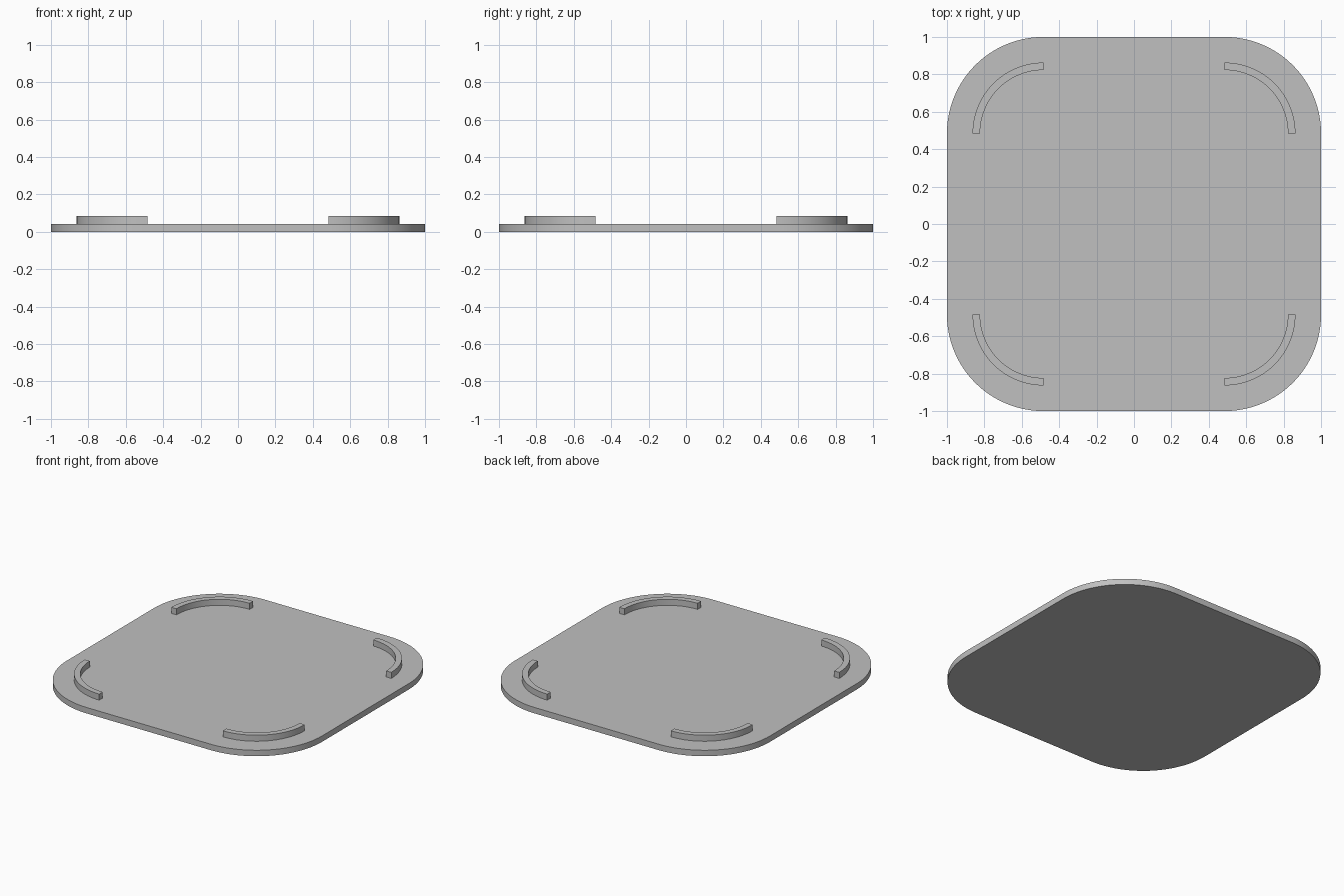
import bpy
import bmesh
from math import pi, cos, sin, radians

cube = bpy.data.objects.get("Cube")
if cube:
    bpy.data.objects.remove(cube, do_unlink=True)

CENTRE = 0.485        # corner arc centre, on both axes
PLATE_RADIUS = 1 - CENTRE
RIDGE_OUTER, RIDGE_INNER = 0.378, 0.338
PLATE_TOP, RIDGE_TOP = 0.042, 0.085
STEPS = 24

grey = bpy.data.materials.new("light_grey")
grey.use_nodes = True
colour = (0.53, 0.53, 0.53, 1)
grey.diffuse_color = colour
grey.node_tree.nodes["Principled BSDF"].inputs["Base Color"].default_value = colour


def corner_arc(quarter, radius):
    """Points of a quarter circle around one corner centre."""
    middle = (quarter + 0.5) * pi / 2
    cx = CENTRE if cos(middle) > 0 else -CENTRE
    cy = CENTRE if sin(middle) > 0 else -CENTRE
    angles = [(quarter + i / STEPS) * pi / 2 for i in range(STEPS + 1)]
    return [(cx + radius * cos(a), cy + radius * sin(a)) for a in angles]


def extrude_outline(name, outline, bottom, top):
    """Solid with the given counter-clockwise outline."""
    bm = bmesh.new()
    low = [bm.verts.new((x, y, bottom)) for x, y in outline]
    high = [bm.verts.new((x, y, top)) for x, y in outline]
    bm.faces.new(low[::-1])
    bm.faces.new(high)
    for i in range(len(outline)):
        j = (i + 1) % len(outline)
        bm.faces.new((low[i], low[j], high[j], high[i]))
    mesh = bpy.data.meshes.new(name)
    bm.to_mesh(mesh)
    bm.free()
    mesh.materials.append(grey)
    obj = bpy.data.objects.new(name, mesh)
    bpy.context.collection.objects.link(obj)
    bpy.ops.object.select_all(action="DESELECT")
    obj.select_set(True)
    bpy.context.view_layer.objects.active = obj
    bpy.ops.object.shade_smooth_by_angle(angle=radians(30))
    return obj


# Rounded square base plate
plate_outline = [p for q in range(4) for p in corner_arc(q, PLATE_RADIUS)]
extrude_outline("base_plate", plate_outline, 0, PLATE_TOP)

# Curved ridge in each corner
for q, corner in enumerate(("back_left", "back_right", "front_right", "front_left")):
    ridge = corner_arc(q, RIDGE_OUTER) + corner_arc(q, RIDGE_INNER)[::-1]
    extrude_outline(corner + "_ridge", ridge, PLATE_TOP, RIDGE_TOP)
